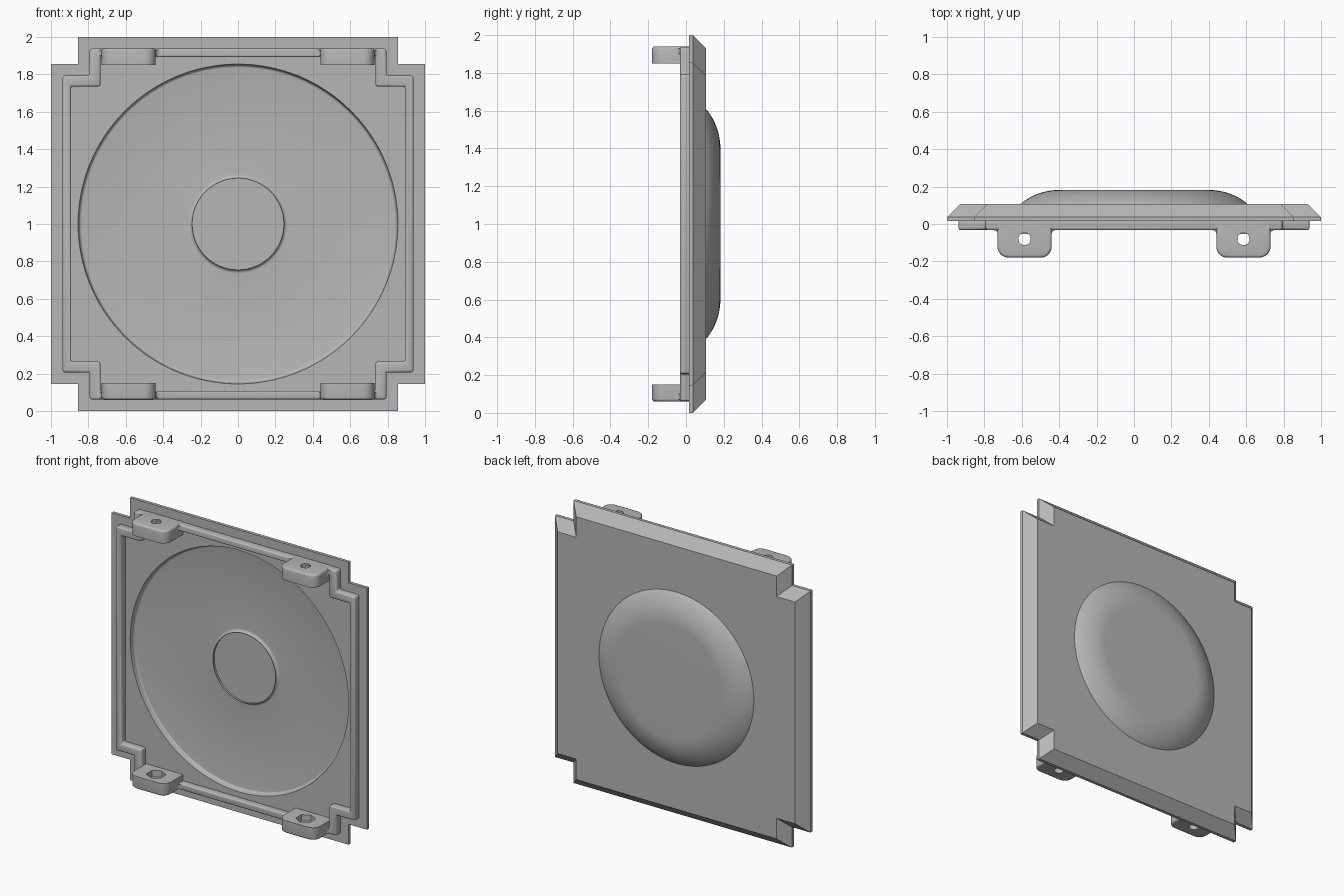
import bpy, bmesh, math

if "Cube" in bpy.data.objects:
    bpy.data.objects.remove(bpy.data.objects["Cube"], do_unlink=True)

grey = bpy.data.materials.new("plain grey")
grey.use_nodes = True
colour = (0.47, 0.47, 0.47, 1)
grey.diffuse_color = colour
grey.node_tree.nodes["Principled BSDF"].inputs["Base Color"].default_value = colour

MID = 1.0          # height of the panel centre
FRONT = 0.015      # front face of the plate
BACK = 0.107       # back face of the plate


def finish(name, bm):
    bmesh.ops.recalc_face_normals(bm, faces=bm.faces)
    mesh = bpy.data.meshes.new(name)
    bm.to_mesh(mesh)
    bm.free()
    mesh.materials.append(grey)
    obj = bpy.data.objects.new(name, mesh)
    bpy.context.collection.objects.link(obj)
    return obj


def activate(obj):
    bpy.ops.object.select_all(action='DESELECT')
    obj.select_set(True)
    bpy.context.view_layer.objects.active = obj


def smooth(obj, angle=30):
    activate(obj)
    bpy.ops.object.shade_smooth_by_angle(angle=math.radians(angle))


def cut(obj, cutter):
    mod = obj.modifiers.new("cut", 'BOOLEAN')
    mod.operation = 'DIFFERENCE'
    mod.solver = 'EXACT'
    mod.object = cutter
    activate(obj)
    bpy.ops.object.modifier_apply(modifier=mod.name)
    bpy.data.objects.remove(cutter, do_unlink=True)


def notched_square(half, notch):
    """Square outline with a square notch in each corner."""
    pts = []
    for sx, sz in ((1, 1), (-1, 1), (-1, -1), (1, -1)):
        corner = [(half, notch), (notch, notch), (notch, half)]
        if sx * sz < 0:
            corner.reverse()
        pts += [(sx * x, sz * z) for x, z in corner]
    return pts


def loft(name, sections, ring=False):
    """Join outlines given as (points, y); a ring closes on itself."""
    bm = bmesh.new()
    loops = [[bm.verts.new((x, y, MID + z)) for x, z in pts] for pts, y in sections]
    pairs = list(zip(loops, loops[1:]))
    if ring:
        pairs.append((loops[-1], loops[0]))
    else:
        bm.faces.new(loops[0])
        bm.faces.new(loops[-1])
    for a, b in pairs:
        n = len(a)
        for i in range(n):
            j = (i + 1) % n
            bm.faces.new((a[i], a[j], b[j], b[i]))
    return finish(name, bm)


def lathe(name, profile, steps=128):
    """Turn (radius, y) points about the panel axis, with flat caps."""
    def circle(r):
        return [(r * math.cos(math.tau * i / steps), r * math.sin(math.tau * i / steps))
                for i in range(steps)]
    return loft(name, [(circle(r), y) for r, y in profile])


def arc(cx, cy, r, start, end, n=8):
    angles = [math.radians(start + (end - start) * i / n) for i in range(n + 1)]
    return [(cx + r * math.cos(a), cy + r * math.sin(a)) for a in angles]


def prism(name, pts, z0, z1, bevel=0):
    """Extrude an x-y outline upright; the z1 end can be rounded."""
    bm = bmesh.new()
    low = [bm.verts.new((x, y, z0)) for x, y in pts]
    high = [bm.verts.new((x, y, z1)) for x, y in pts]
    bm.faces.new(low)
    cap = bm.faces.new(high)
    for i in range(len(pts)):
        j = (i + 1) % len(pts)
        bm.faces.new((low[i], low[j], high[j], high[i]))
    if bevel:
        bmesh.ops.recalc_face_normals(bm, faces=bm.faces)
        bmesh.ops.bevel(bm, geom=list(cap.edges), offset=bevel, segments=4,
                        profile=0.5, affect='EDGES')
    return finish(name, bm)


# Plate: straight lip, then sloping sides to the back face
plate = loft("plate", [(notched_square(1, 0.855), FRONT),
                       (notched_square(1, 0.855), 0.037),
                       (notched_square(0.93, 0.785), BACK)])

# Round recess with filleted floor and a deeper central well
recess = [(0.855, -0.05), (0.855, FRONT), (0.85, 0.035)]
recess += arc(0.835, 0.035, 0.015, 0, 90, 5)[1:]
recess += arc(0.265, 0.07, 0.02, 90, 180, 5)
recess += [(0.245, 0.085)]
cut(plate, lathe("recess_cutter", recess))
smooth(plate)

# Shallow dome on the back
dome_arc = arc(0.40, -0.145, 0.327, 39.5, 90, 16)
dome = lathe("back_dome", [(0.61, 0.09), (0.61, BACK - 0.004)]
             + [(r, y) for r, y in dome_arc if y > BACK - 0.003])
smooth(dome)

# Raised rim round the front, with softened edges
outer, inner = notched_square(0.938, 0.793), notched_square(0.893, 0.735)
rim = loft("front_rim", [(outer, 0.03), (outer, -0.033),
                         (inner, -0.033), (inner, 0.03)], ring=True)
soft = rim.modifiers.new("soft edges", 'BEVEL')
soft.width = 0.012
soft.segments = 3
activate(rim)
bpy.ops.object.modifier_apply(modifier=soft.name)
smooth(rim, 40)

# Four mounting tabs with bolt holes and hexagonal nut pockets
TAB_X, HOLE_Y, HALF = 0.585, -0.08, 0.145
tab_outline = [(HALF, 0.03)] + arc(HALF - 0.06, -0.12, 0.06, 0, -90)
tab_outline += arc(0.06 - HALF, -0.12, 0.06, -90, -180) + [(-HALF, 0.03)]
foot_outline = [(HALF + 0.02, -0.02)] + arc(HALF + 0.02, -0.053, 0.02, 90, 180, 5)
foot_outline += arc(-HALF - 0.02, -0.053, 0.02, 0, 90, 5) + [(-HALF - 0.02, -0.02)]

for sx, side in ((1, "left"), (-1, "right")):
    for sz, level in ((1, "upper"), (-1, "lower")):
        def place(pts):
            return [(sx * TAB_X + x, y) for x, y in pts]

        inside, outside = MID + sz * 0.85, MID + sz * 0.94
        tab = prism(f"{level}_{side}_tab", place(tab_outline), inside, outside, 0.015)
        hole = arc(0, HOLE_Y, 0.033, 0, 360, 32)[:-1]
        cut(tab, prism("hole_cutter", place(hole), inside - sz * 0.05, outside + sz * 0.05))
        pocket = arc(0, HOLE_Y, 0.064, 30, 390, 6)[:-1]
        cut(tab, prism("pocket_cutter", place(pocket), inside - sz * 0.05, inside + sz * 0.045))
        smooth(tab)
        # Small fillets where the tab meets the rim
        foot = prism(f"{level}_{side}_tab_foot", place(foot_outline),
                     MID + sz * 0.9, MID + sz * 0.93)
        smooth(foot)
